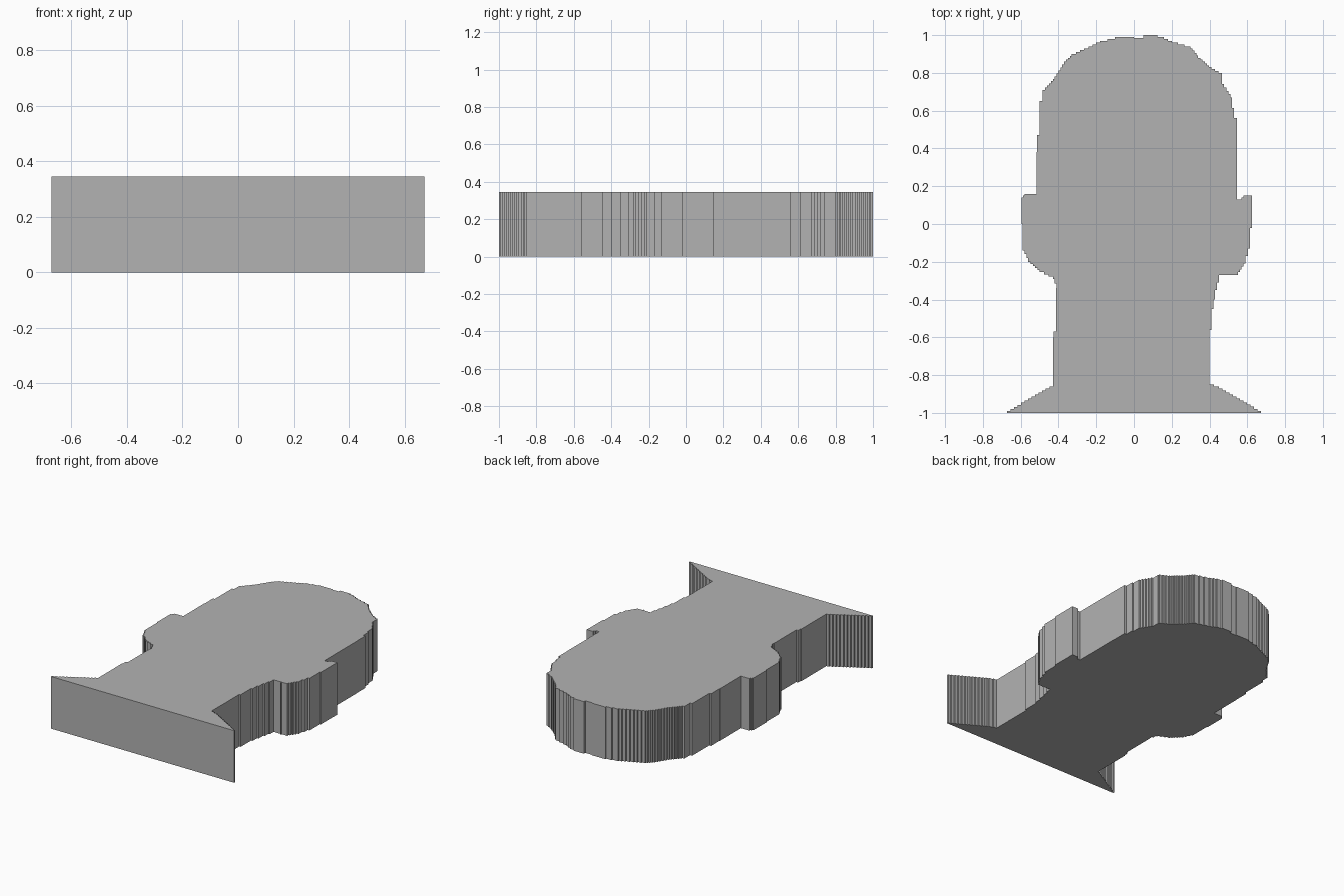
import bpy, bmesh

if "Cube" in bpy.data.objects:
    bpy.data.objects.remove(bpy.data.objects["Cube"])

HEIGHT = 0.346
STEP = 0.0105

# Outline of the bust, clockwise from the left shoulder tip
left_side = [
    (-0.672, -1), (-0.43, -0.86), (-0.425, -0.6), (-0.412, -0.57), (-0.41, -0.34),
    (-0.43, -0.29), (-0.50, -0.255), (-0.56, -0.2), (-0.59, -0.14), (-0.595, 0.0),
    (-0.587, 0.14), (-0.57, 0.16), (-0.53, 0.16), (-0.515, 0.15), (-0.513, 0.38),
    (-0.50, 0.47), (-0.485, 0.65), (-0.47, 0.71), (-0.41, 0.78)]
crown = [
    (-0.36, 0.86), (-0.33, 0.89), (-0.22, 0.94), (-0.18, 0.96), (-0.06, 0.99),
    (0.0, 0.975), (0.05, 0.985), (0.09, 1.0), (0.16, 0.98), (0.20, 0.96),
    (0.30, 0.93), (0.34, 0.88), (0.41, 0.82), (0.465, 0.79)]
right_side = [
    (0.467, 0.74), (0.51, 0.67), (0.53, 0.56), (0.545, 0.47), (0.546, 0.12),
    (0.57, 0.13), (0.59, 0.15), (0.61, 0.15), (0.625, 0.12), (0.624, -0.02),
    (0.615, -0.13), (0.59, -0.21), (0.55, -0.27), (0.51, -0.28), (0.46, -0.27),
    (0.44, -0.35), (0.42, -0.45), (0.41, -0.56), (0.40, -0.74), (0.399, -0.85),
    (0.45, -0.87), (0.672, -1)]


def stair_steps(points):
    """Turn slanted runs into small square steps, as on the cut-out's edge."""
    out = [points[0]]
    for (x0, y0), (x1, y1) in zip(points, points[1:]):
        dx, dy = x1 - x0, y1 - y0
        rise = min(abs(dx), abs(dy))
        n = max(1, round(rise / STEP))
        for i in range(n):
            xa, ya = x0 + dx * i / n, y0 + dy * i / n
            xb, yb = x0 + dx * (i + 1) / n, y0 + dy * (i + 1) / n
            if rise > 0.0005:
                out.append((xa, yb) if dy > 0 else (xb, ya))
            out.append((xb, yb))
    return out


# Flat slab raised from the outline
bm = bmesh.new()
base = bm.faces.new([bm.verts.new((x, y, 0)) for x, y in
                     stair_steps(left_side + crown + right_side)])
raised = bmesh.ops.extrude_face_region(bm, geom=[base], use_keep_orig=True)
top_verts = [g for g in raised["geom"] if isinstance(g, bmesh.types.BMVert)]
bmesh.ops.translate(bm, verts=top_verts, vec=(0, 0, HEIGHT))
bmesh.ops.recalc_face_normals(bm, faces=bm.faces)

mesh = bpy.data.meshes.new("bust_silhouette")
bm.to_mesh(mesh)
bm.free()

grey = bpy.data.materials.new("grey")
grey.diffuse_color = (0.45, 0.45, 0.45, 1)
grey.use_nodes = True
grey.node_tree.nodes["Principled BSDF"].inputs["Base Color"].default_value = grey.diffuse_color
mesh.materials.append(grey)
bpy.context.collection.objects.link(bpy.data.objects.new("bust_silhouette", mesh))
